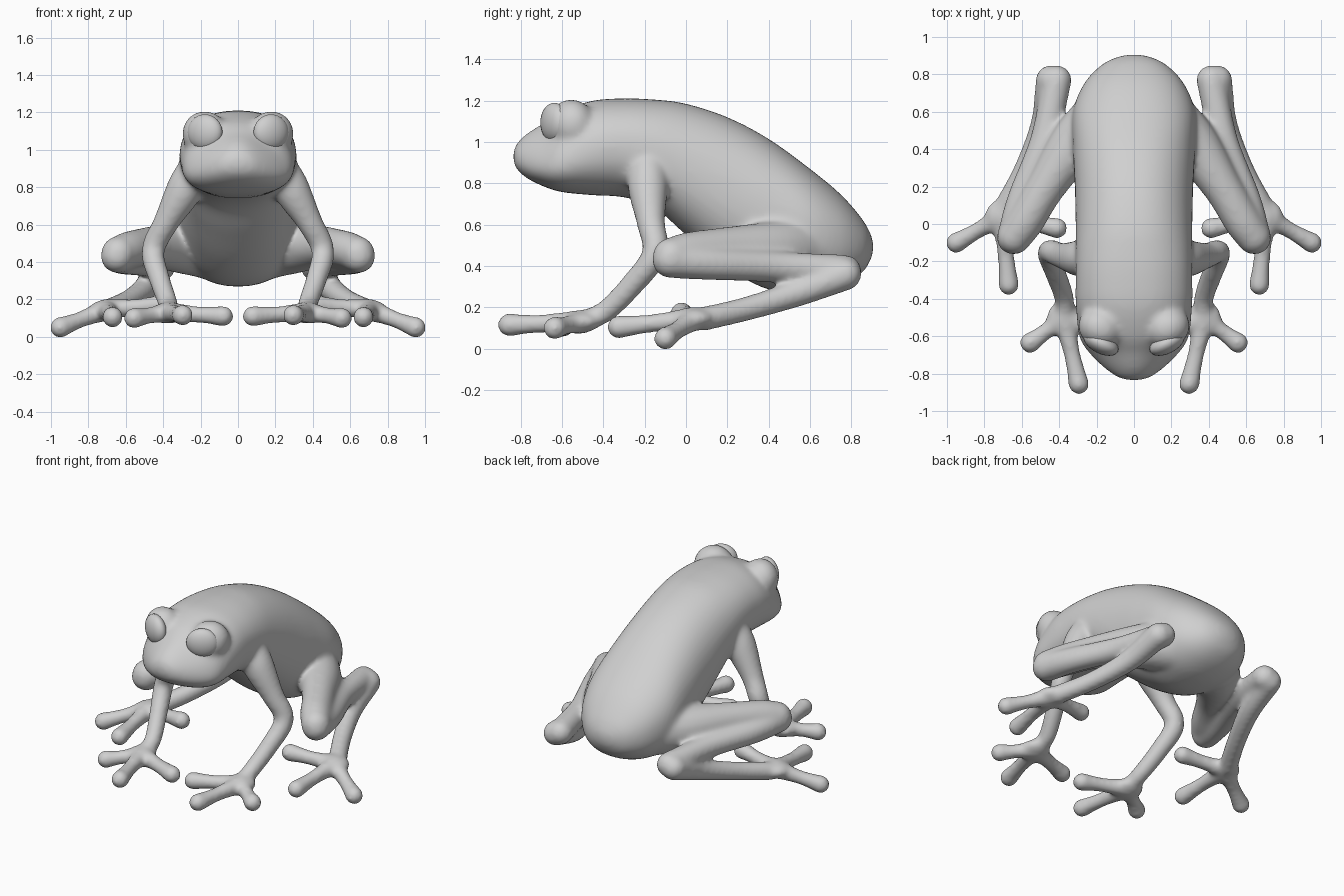
import bpy, bmesh, math
from mathutils import Vector, Matrix

cube = bpy.data.objects.get("Cube")
if cube:
    bpy.data.objects.remove(cube)

skin = bpy.data.materials.new("plain_grey")
skin.use_nodes = True
GREY = (0.63, 0.63, 0.63, 1)
skin.diffuse_color = GREY
skin.node_tree.nodes["Principled BSDF"].inputs["Base Color"].default_value = GREY


def spline(points, steps):
    """Catmull-Rom samples through tuples of any length."""
    pts = [Vector(p) for p in points]
    pts = [pts[0] * 2 - pts[1]] + pts + [pts[-1] * 2 - pts[-2]]
    out = []
    for a, b, c, d in zip(pts, pts[1:], pts[2:], pts[3:]):
        for i in range(steps):
            t = i / steps
            out.append((2 * b + (c - a) * t + (2 * a - 5 * b + 4 * c - d) * t ** 2
                        + (3 * b - a - 3 * c + d) * t ** 3) / 2)
    return out + [pts[-2]]


def skin_rings(bm, rings):
    """Bridge rings of coordinates into a closed tube."""
    loops = [[bm.verts.new(p) for p in ring] for ring in rings]
    n = len(loops[0])
    for a, b in zip(loops, loops[1:]):
        for i in range(n):
            j = (i + 1) % n
            bm.faces.new((a[i], a[j], b[j], b[i]))
    bm.faces.new(loops[0][::-1])
    bm.faces.new(loops[-1])


def ball(bm, centre, size, turn=0):
    m = Matrix.Translation(centre) @ Matrix.Rotation(turn, 4, 'Z') @ Matrix.Diagonal((*size, 1))
    bmesh.ops.create_uvsphere(bm, u_segments=24, v_segments=16, radius=1, matrix=m)


def limb(bm, side, points):
    """Round tapering limb through (x, y, z, radius), mirrored by side."""
    path = spline([(p[0] * side, *p[1:]) for p in points], 6)
    centres = [p.to_3d() for p in path]
    rings = []
    for i, p in enumerate(path):
        along = centres[min(i + 1, len(path) - 1)] - centres[max(i - 1, 0)]
        q = along.to_track_quat('Z', 'Y')
        rings.append([centres[i] + q @ Vector((math.cos(a), math.sin(a), 0)) * p[3]
                      for a in (k * math.tau / 16 for k in range(16))])
    skin_rings(bm, rings)
    for i in (0, -1):
        ball(bm, centres[i], [path[i][3]] * 3)


def digits(bm, side, palm, tips):
    """Flat palm with fingers that end in round pads."""
    palm = Vector(palm)
    ball(bm, (palm.x * side, palm.y, palm.z), (.095, .095, .052))
    for tip in map(Vector, tips):
        limb(bm, side, [(*palm, .06), (*palm.lerp(tip, .5), .046),
                        (*palm.lerp(tip, .8), .05), (*tip, .058)])


def finish(bm, name):
    bmesh.ops.recalc_face_normals(bm, faces=bm.faces)
    mesh = bpy.data.meshes.new(name)
    bm.to_mesh(mesh)
    bm.free()
    mesh.materials.append(skin)
    mesh.shade_smooth()
    ob = bpy.data.objects.new(name, mesh)
    bpy.context.collection.objects.link(ob)
    return ob


bm = bmesh.new()

# Torso and head: y, top, bottom, half width, narrowing towards the top
stations = [
    (-.835, .95, .91, .03, .1), (-.82, .99, .87, .085, .2), (-.77, 1.04, .825, .15, .35),
    (-.69, 1.09, .785, .225, .38), (-.6, 1.15, .757, .285, .25), (-.45, 1.2, .742, .31, .05),
    (-.3, 1.21, .732, .312, 0), (-.15, 1.205, .68, .312, 0), (0, 1.185, .55, .312, 0),
    (.2, 1.12, .39, .317, 0), (.4, 1.015, .285, .327, 0), (.6, .87, .27, .327, 0),
    (.75, .745, .305, .268, 0), (.85, .63, .365, .175, 0), (.893, .555, .43, .09, 0),
    (.907, .51, .475, .02, 0)]


def power(v, e):
    return math.copysign(abs(v) ** e, v)


rings = []
for y, top, low, wide, narrow in spline(stations, 5):
    rings.append([(wide * power(math.cos(a), .9) * (1 - narrow * math.sin(a)), y,
                   (top + low) / 2 + (top - low) / 2 * power(math.sin(a), .9))
                  for a in (k * math.tau / 40 for k in range(40))])
skin_rings(bm, rings)

for side in (-1, 1):
    # Brow around the eye
    ball(bm, (.178 * side, -.555, 1.085), (.125, .11, .122), side * .48)
    # Arm, palm and three fingers
    limb(bm, side, [(.225, -.18, .94, .075), (.28, -.185, .8, .1), (.385, -.17, .61, .07),
                    (.455, -.15, .46, .064), (.42, -.26, .31, .058), (.375, -.39, .18, .054),
                    (.37, -.5, .135, .05)])
    digits(bm, side, (.375, -.505, .13), [(.555, -.635, .1), (.295, -.855, .115), (.08, -.6, .11)])
    # Thigh, shin and long foot
    limb(bm, side, [(.17, .56, .48, .17), (.32, .42, .48, .14), (.47, .2, .485, .105),
                    (.58, .015, .465, .1), (.64, -.07, .445, .093)])
    limb(bm, side, [(.645, -.075, .43, .09), (.6, .13, .41, .08), (.48, .45, .395, .076),
                    (.412, .77, .375, .08)])
    limb(bm, side, [(.447, .77, .36, .08), (.485, .54, .27, .068), (.58, .3, .195, .06),
                    (.69, .09, .145, .06)])
    # Three toes
    digits(bm, side, (.705, .04, .145), [(.95, -.1, .05), (.67, -.325, .105), (.412, -.022, .17)])

body = finish(bm, "body_and_legs")
# Fuse the parts into one skin and soften the joins
fuse = body.modifiers.new("fuse", 'REMESH')
fuse.mode = 'VOXEL'
fuse.voxel_size = .013
fuse.use_smooth_shade = True
soft = body.modifiers.new("soften", 'SMOOTH')
soft.factor = .5
soft.iterations = 22

# Eyes
for side, name in ((1, "left_eye"), (-1, "right_eye")):
    bm = bmesh.new()
    ball(bm, (.177 * side, -.637, 1.093), (.102, .055, .096), side * .48)
    finish(bm, name)
